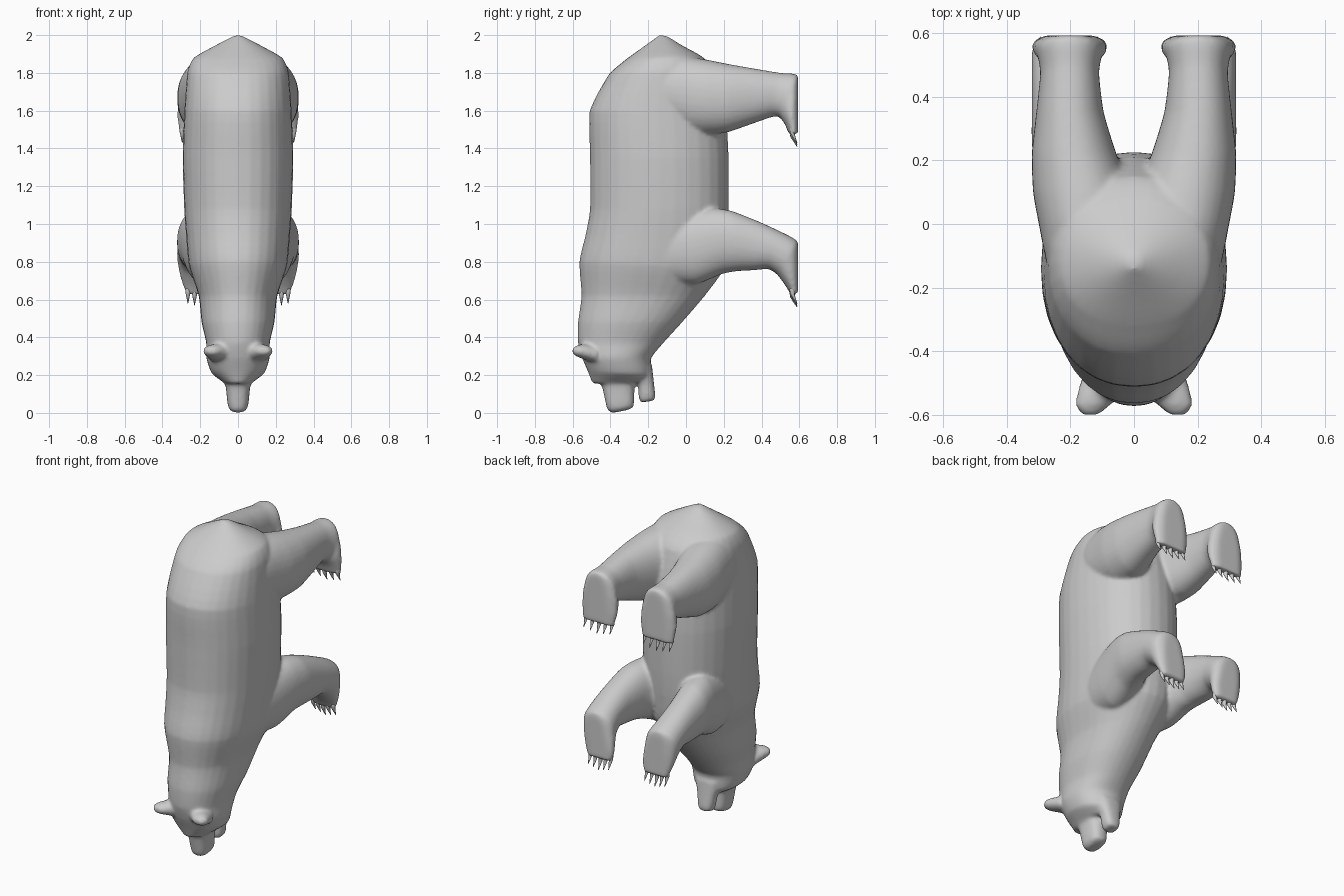
import bpy, bmesh
from math import cos, sin, pi, copysign
from mathutils import Vector

if "Cube" in bpy.data.objects:
    bpy.data.objects.remove(bpy.data.objects["Cube"])


def spline(rows, n, round_=.5):
    """Insert in-between rings per span: a blend of straight and Catmull-Rom."""
    out, last = [], len(rows) - 1
    for k in range(last):
        near = [rows[max(0, min(last, k + d))] for d in (-1, 0, 1, 2)]
        for i in range(n):
            t = i / n
            ring = []
            for a, b, c, d in zip(*near):
                curve = .5 * (2 * b + (c - a) * t + (2 * a - 5 * b + 4 * c - d) * t ** 2
                              + (3 * b - a - 3 * c + d) * t ** 3)
                ring.append(round_ * curve + (1 - round_) * (b + (c - b) * t))
            out.append(ring)
    return out + [list(rows[-1])]


def loft(name, rings, sides=32, power=0.92, steps=4):
    """Skin rings given as (y1, z1, y2, z2, x_min, x_max): two outline points and a width."""
    bm = bmesh.new()
    loops = []
    for y1, z1, y2, z2, xa, xb in spline(rings, steps):
        a, b = Vector((0, y1, z1)), Vector((0, y2, z2))
        mid, half = (a + b) / 2, (a - b) / 2
        loop = []
        for i in range(sides):
            t = 2 * pi * i / sides
            c = copysign(abs(cos(t)) ** power, cos(t))
            s = copysign(abs(sin(t)) ** power, sin(t))
            p = mid + half * c
            loop.append(bm.verts.new(((xa + xb) / 2 + s * (xb - xa) / 2, min(p.y, .594), p.z)))
        loops.append(loop)
    for l0, l1 in zip(loops, loops[1:]):
        for i in range(sides):
            j = (i + 1) % sides
            bm.faces.new((l0[i], l0[j], l1[j], l1[i]))
    bm.faces.new(loops[0])
    bm.faces.new(loops[-1])
    bmesh.ops.recalc_face_normals(bm, faces=bm.faces)
    me = bpy.data.meshes.new(name)
    bm.to_mesh(me)
    bm.free()
    ob = bpy.data.objects.new(name, me)
    bpy.context.collection.objects.link(ob)
    return ob


def centred(rows):
    return [(a, b, c, d, -w, w) for a, b, c, d, w in rows]


def mirrored(row, s):
    *p, a, b = row
    return (*p, a, b) if s > 0 else (*p, -b, -a)


# torso, neck and skull, from rump down to brow
parts = [loft("torso", centred([
    (-.14, 2.0, -.10, 1.995, .02), (-.23, 1.935, -.02, 1.945, .13),
    (-.32, 1.87, .08, 1.89, .235), (-.41, 1.79, .15, 1.82, .268),
    (-.51, 1.6, .21, 1.6, .284), (-.508, 1.35, .226, 1.35, .293),
    (-.508, 1.08, .226, 1.08, .285), (-.53, .95, .22, .93, .275),
    (-.565, .8, .20, .76, .26), (-.553, .62, .10, .62, .208),
    (-.572, .48, -.02, .48, .193), (-.572, .37, -.12, .37, .168),
    (-.55, .29, -.185, .29, .168), (-.52, .22, -.185, .2, .14),
    (-.495, .155, -.21, .165, .075)]))]

# muzzle and lower jaw
parts.append(loft("muzzle", centred([
    (-.49, .24, -.27, .24, .10), (-.445, .14, -.275, .15, .066),
    (-.425, .05, -.275, .055, .056), (-.415, .015, -.28, .03, .048),
    (-.39, .0, -.31, .015, .03)]), power=.75))
parts.append(loft("jaw", centred([
    (-.32, .25, -.18, .25, .09), (-.255, .15, -.17, .16, .06),
    (-.25, .08, -.162, .09, .048), (-.24, .055, -.168, .065, .035)]), power=.75))

hind = [(-.30, 1.80, -.30, 1.62, .04, .18), (-.13, 1.87, -.13, 1.53, .02, .272),
        (.0, 1.885, .0, 1.48, .005, .30),
        (.1, 1.872, .1, 1.47, .01, .318), (.22, 1.848, .22, 1.485, .055, .322),
        (.35, 1.825, .35, 1.53, .095, .308), (.50, 1.80, .45, 1.565, .11, .295),
        (.59, 1.79, .485, 1.57, .10, .305), (.6, 1.68, .505, 1.555, .085, .32),
        (.6, 1.57, .525, 1.525, .085, .32), (.598, 1.48, .545, 1.475, .10, .31)]
fore = [(-.30, .96, -.30, .76, .05, .17), (-.13, 1.02, -.13, .70, .05, .255),
        (.0, 1.06, .05, .68, .05, .288), (.14, 1.085, .19, .735, .07, .31),
        (.24, 1.07, .27, .75, .10, .322), (.37, 1.02, .36, .755, .12, .322),
        (.48, .97, .435, .762, .125, .322), (.59, .91, .48, .735, .115, .322),
        (.6, .80, .515, .69, .105, .31), (.6, .71, .535, .66, .10, .295),
        (.598, .635, .555, .625, .115, .275)]

for s in (-1, 1):
    # legs with paws
    for name, rows in (("hind_leg", hind), ("front_leg", fore)):
        parts.append(loft(name, [mirrored(r, s) for r in rows]))
    # ears: thin rounded flaps widening from the skull
    ear = [(-.47, .355, -.47, .26, .01, .16), (-.53, .365, -.53, .28, .03, .178),
           (-.57, .36, -.57, .295, .075, .185), (-.60, .345, -.60, .31, .11, .165)]
    parts.append(loft("ear", [mirrored(r, s) for r in ear]))

# fuse everything into one continuous skin
bpy.ops.object.select_all(action='DESELECT')
for p in parts:
    p.select_set(True)
bpy.context.view_layer.objects.active = parts[0]
bpy.ops.object.join()
bear = bpy.context.object
bear.name = "bear_body"
rm = bear.modifiers.new("fuse", 'REMESH')
rm.mode = 'VOXEL'
rm.voxel_size = .01
rm.use_smooth_shade = True
sm = bear.modifiers.new("soften", 'SMOOTH')
sm.factor = .5
sm.iterations = 8

# five curved claws on every paw
for s in (-1, 1):
    for name, z, x0, x1 in (("hind_claw", 1.5, .115, .295), ("front_claw", .65, .125, .265)):
        for i in range(5):
            x = x0 + (x1 - x0) * i / 4
            zz = z + .018 * abs(i - 2) / 2
            rows = [(.585, zz, .55, zz, x - .015, x + .015),
                    (.575, zz - .04, .55, zz - .035, x - .012, x + .012),
                    (.59, zz - .09, .586, zz - .09, x - .001, x + .001)]
            claw = loft(name, [mirrored(r, s) for r in rows], 8, 1, 2)
            claw.data.shade_smooth()
